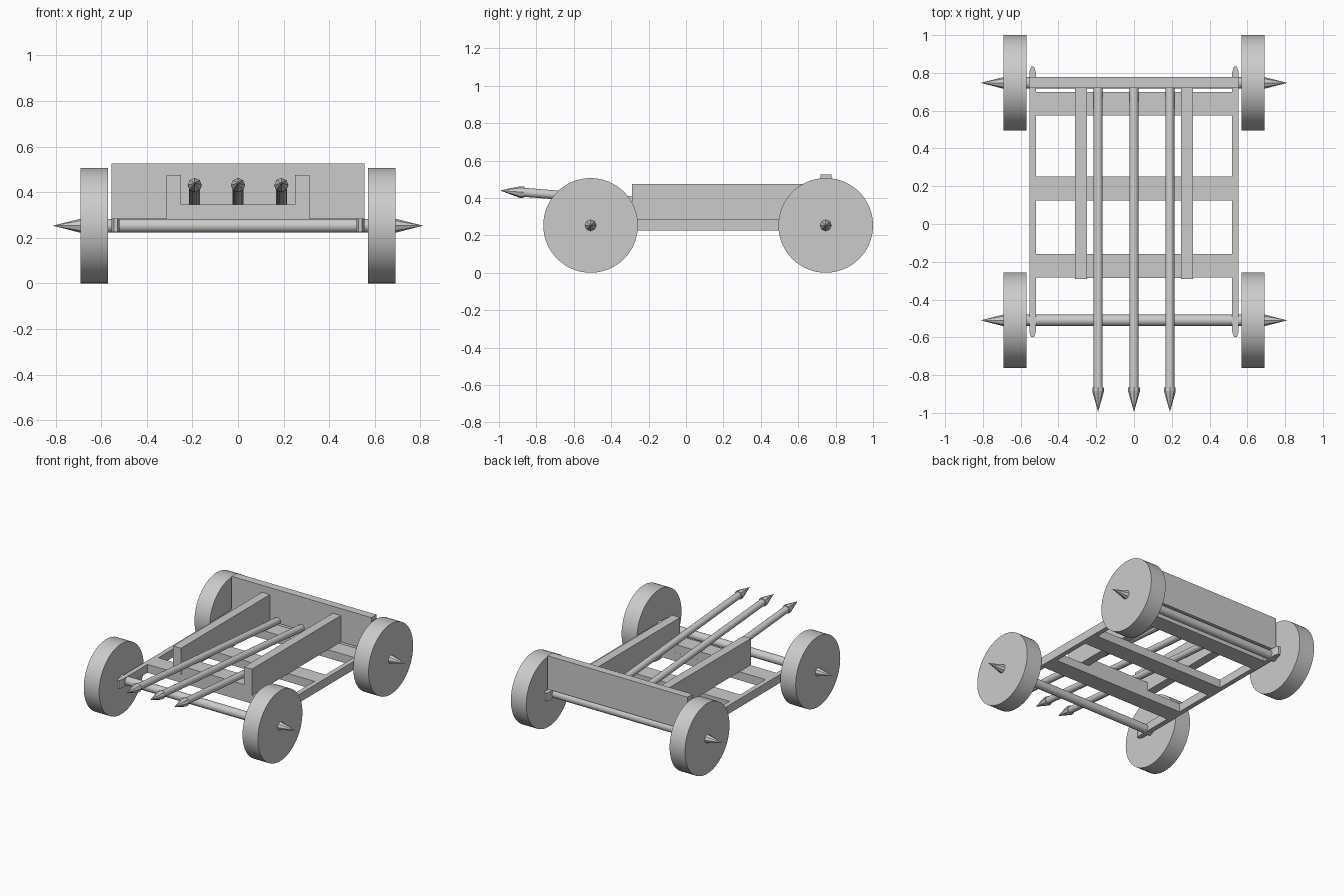
import bpy, bmesh
from mathutils import Vector

if "Cube" in bpy.data.objects:
    bpy.data.objects.remove(bpy.data.objects["Cube"])

WHEEL_R, AXLE_Z = 0.253, 0.253
AXLES = {"front": -0.51, "rear": 0.747}


def finish(name, bm, smooth=False):
    bmesh.ops.recalc_face_normals(bm, faces=bm.faces)
    me = bpy.data.meshes.new(name)
    bm.to_mesh(me)
    bm.free()
    ob = bpy.data.objects.new(name, me)
    bpy.context.collection.objects.link(ob)
    if smooth:
        bpy.ops.object.select_all(action='DESELECT')
        bpy.context.view_layer.objects.active = ob
        ob.select_set(True)
        bpy.ops.object.shade_smooth_by_angle()
    return ob


def box(name, x0, x1, y0, y1, z0, z1):
    bm = bmesh.new()
    bmesh.ops.create_cube(bm, size=1)
    for v in bm.verts:
        v.co = Vector(((x0 + x1) / 2 + v.co.x * (x1 - x0),
                       (y0 + y1) / 2 + v.co.y * (y1 - y0),
                       (z0 + z1) / 2 + v.co.z * (z1 - z0)))
    return finish(name, bm)


def cone(name, a, b, r0, r1, n):
    """Round bar or cone from point a to point b."""
    a, b = Vector(a), Vector(b)
    bm = bmesh.new()
    bmesh.ops.create_cone(bm, cap_ends=True, segments=n, radius1=r0, radius2=r1,
                          depth=(b - a).length)
    rot = (b - a).to_track_quat('Z', 'Y')
    for v in bm.verts:
        v.co = rot @ v.co + (a + b) / 2
    return finish(name, bm, True)


# Axles, wheels and pointed hubs
for end, y in AXLES.items():
    cone(end + "_axle", (-0.58, y, AXLE_Z), (0.58, y, AXLE_Z), 0.03, 0.03, 24)
    for side, s in (("left", -1), ("right", 1)):
        cone(f"{end}_{side}_wheel", (s * 0.57, y, AXLE_Z), (s * 0.692, y, AXLE_Z),
             WHEEL_R, WHEEL_R, 64)
        cone(f"{end}_{side}_hub_spike", (s * 0.69, y, AXLE_Z), (s * 0.812, y, AXLE_Z),
             0.031, 0, 8)

# Side rails with tapered ends, and the upright boards
for side, s in (("left", -1), ("right", 1)):
    outline = [(-0.017, -0.57), (-0.008, -0.598), (0.008, -0.598), (0.017, -0.57),
               (0.017, 0.805), (0.008, 0.833), (-0.008, 0.833), (-0.017, 0.805)]
    bm = bmesh.new()
    face = bm.faces.new([bm.verts.new((s * 0.537 + x, y, 0.225)) for x, y in outline])
    top = bmesh.ops.extrude_face_region(bm, geom=[face])["geom"]
    bmesh.ops.translate(bm, vec=(0, 0, 0.06),
                        verts=[g for g in top if isinstance(g, bmesh.types.BMVert)])
    finish(side + "_rail", bm)
    xa, xb = sorted((s * 0.25, s * 0.313))
    box(side + "_upright_board", xa, xb, -0.29, 0.72, 0.285, 0.475)

# Floor planks
for i, y in enumerate((-0.222, 0.188, 0.637)):
    box(f"floor_plank_{i + 1}", -0.553, 0.553, y - 0.0625, y + 0.0625, 0.225, 0.285)

# Spear rest and rear board
box("spear_rest", -0.25, 0.25, -0.285, -0.16, 0.285, 0.345)
box("rear_board", -0.556, 0.556, 0.72, 0.777, 0.285, 0.525)

# Three sloping spears
tail, tip = Vector((0, 0.725, 0.303)), Vector((0, -0.995, 0.44))
neck, brow = tail.lerp(tip, 0.925), tail.lerp(tip, 0.937)
for i, x in enumerate((-0.19, 0, 0.19)):
    off = Vector((x, 0, 0))
    cone(f"spear_shaft_{i + 1}", tail + off, neck + off, 0.024, 0.024, 16)
    cone(f"spear_collar_{i + 1}", neck + off, brow + off, 0.031, 0.031, 8)
    cone(f"spear_head_{i + 1}", brow + off, tip + off, 0.031, 0, 8)
